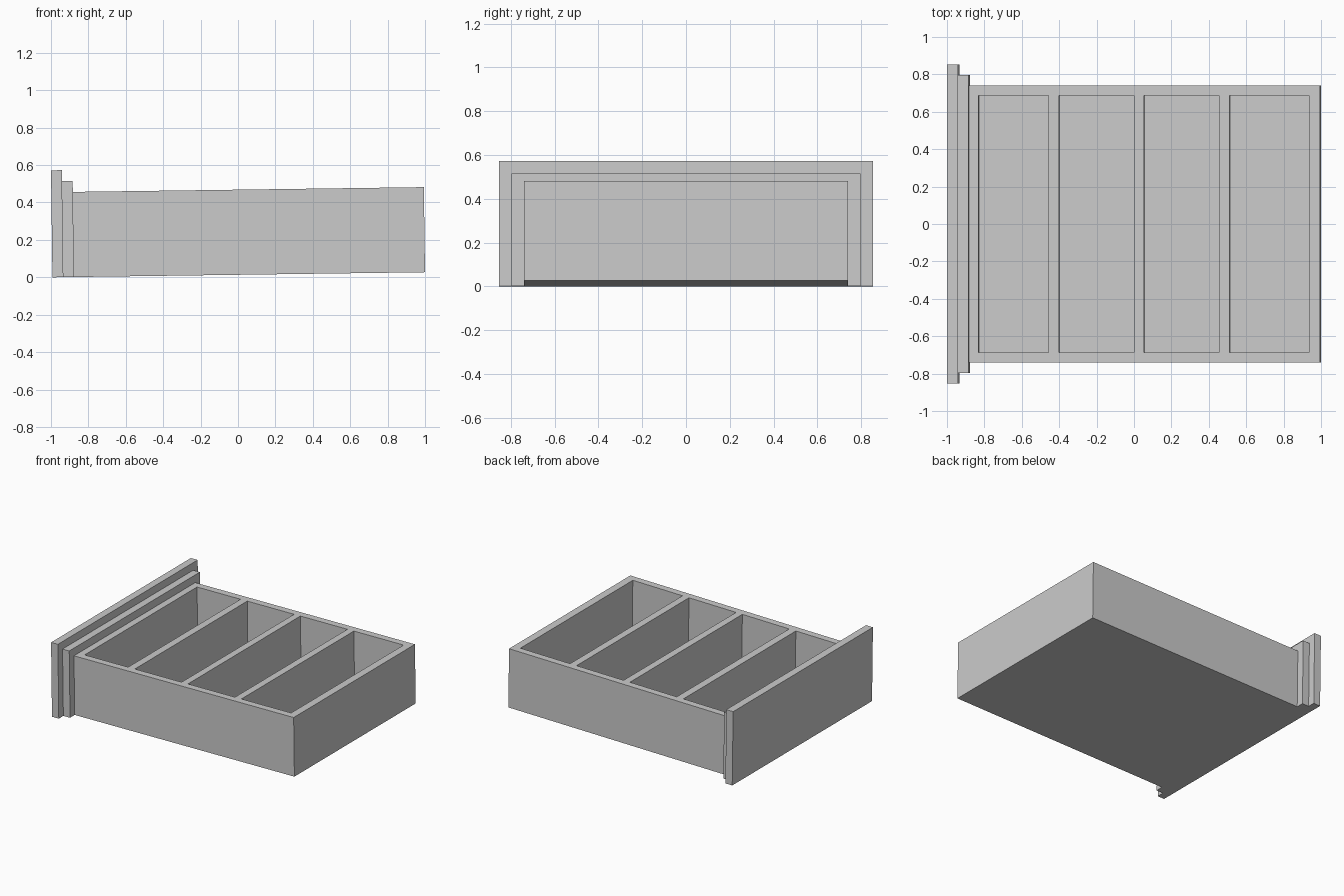
import bpy
import bmesh
import math
from mathutils import Matrix

if "Cube" in bpy.data.objects:
    bpy.data.objects.remove(bpy.data.objects["Cube"], do_unlink=True)

# One plain grey for the whole drawer
GREY = (0.6, 0.6, 0.6, 1.0)
grey = bpy.data.materials.new("plain grey")
grey.use_nodes = True
grey.diffuse_color = GREY
grey.node_tree.nodes["Principled BSDF"].inputs["Base Color"].default_value = GREY

# The drawer is tipped up slightly around the bottom edge of its face panel
TILT = Matrix.Translation((-0.992, 0, 0)) @ Matrix.Rotation(-0.0136, 4, 'Y')


def finish(name, bm):
    """Turn a bmesh into a tilted, grey object."""
    bmesh.ops.recalc_face_normals(bm, faces=bm.faces)
    mesh = bpy.data.meshes.new(name)
    bm.to_mesh(mesh)
    bm.free()
    mesh.materials.append(grey)
    obj = bpy.data.objects.new(name, mesh)
    bpy.context.collection.objects.link(obj)
    obj.matrix_world = TILT
    return obj


def panel(name, x0, x1, half_width, height):
    """Upright board standing on the base plane."""
    bm = bmesh.new()
    place = Matrix.Translation(((x0 + x1) / 2, 0, height / 2))
    size = Matrix.Diagonal((x1 - x0, 2 * half_width, height, 1))
    bmesh.ops.create_cube(bm, size=1, matrix=place @ size)
    return finish(name, bm)


def tray(name, xs, ys, height, floor):
    """Solid box whose odd-numbered grid cells are sunk down to the floor."""
    bm = bmesh.new()
    grid = [[bm.verts.new((x, y, height)) for y in ys] for x in xs]
    wells = []
    for i in range(len(xs) - 1):
        for j in range(len(ys) - 1):
            face = bm.faces.new((grid[i][j], grid[i + 1][j],
                                 grid[i + 1][j + 1], grid[i][j + 1]))
            if i % 2 and j % 2:
                wells.append(face)
    # Outer walls and underside
    rim = [e for e in bm.edges if e.is_boundary]
    skirt = bmesh.ops.extrude_edge_only(bm, edges=rim)["geom"]
    for v in skirt:
        if isinstance(v, bmesh.types.BMVert):
            v.co.z = 0
    bmesh.ops.contextual_create(
        bm, geom=[e for e in skirt if isinstance(e, bmesh.types.BMEdge)
                  and all(v.co.z == 0 for v in e.verts)])
    # Compartments
    for face in wells:
        sunk = bmesh.ops.extrude_discrete_faces(bm, faces=[face])["faces"][0]
        for v in sunk.verts:
            v.co.z = floor
    bmesh.ops.remove_doubles(bm, verts=bm.verts, dist=1e-5)
    return finish(name, bm)


# Face panel and the stepped backing board behind it
panel("face_panel", 0.0, 0.058, 0.853, 0.572)
panel("backing_board", 0.058, 0.115, 0.797, 0.514)

# Drawer box with four compartments: wall, well, divider, well ... wall
tray("drawer_box",
     [0.115, 0.168, 0.540, 0.597, 0.997, 1.051, 1.453, 1.508, 1.933, 1.992],
     [-0.74, -0.686, 0.686, 0.74], 0.455, 0.057)
